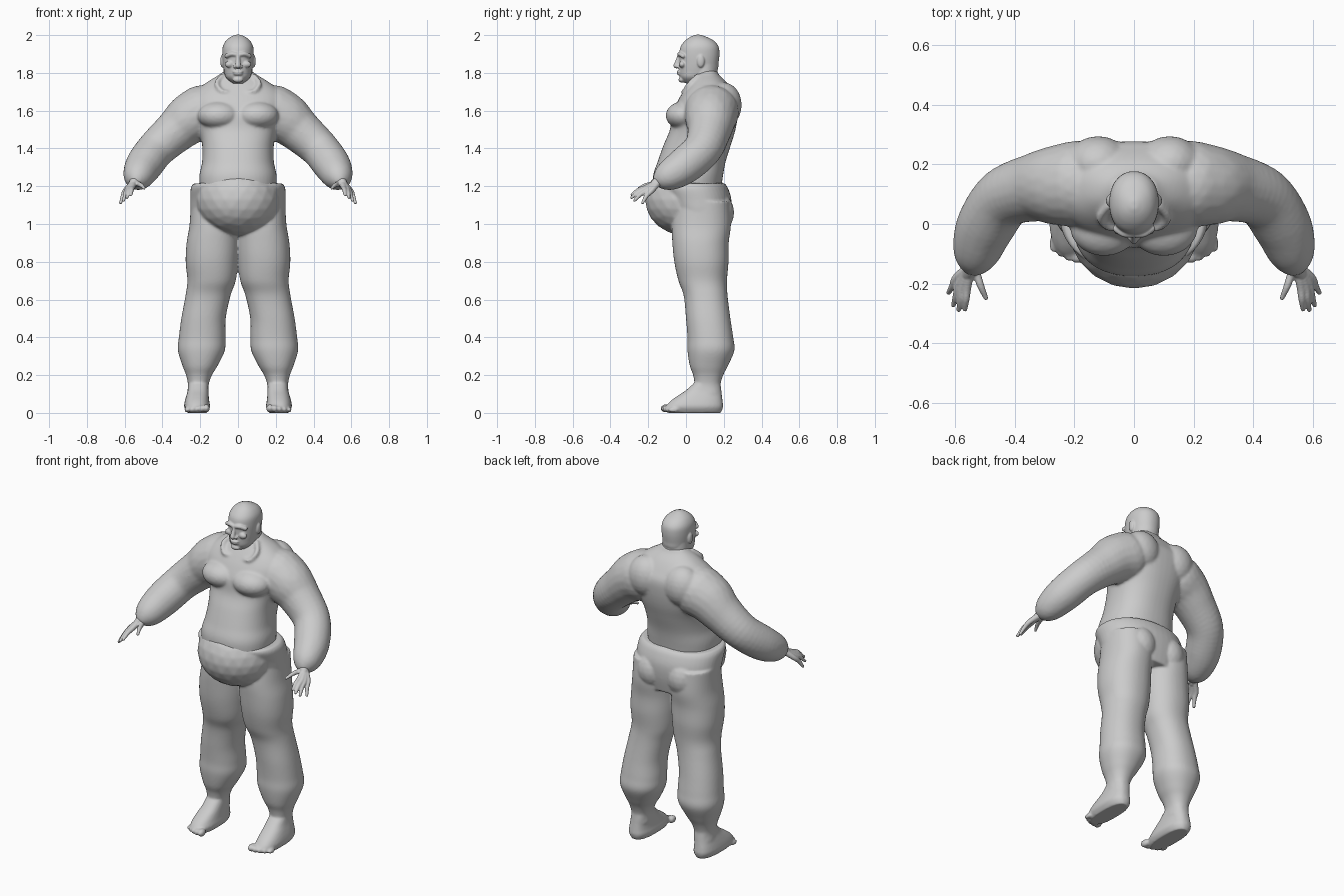
import bpy, bmesh, math
from mathutils import Vector, Matrix

skin = bpy.data.materials.new("grey_skin")
skin.diffuse_color = (0.6, 0.6, 0.6, 1)


def spline(keys, steps):
    """Smooth interpolation through a list of equal-length tuples."""
    out = []
    for i in range(len(keys) - 1):
        a, b, c, d = (keys[max(i - 1, 0)], keys[i], keys[i + 1], keys[min(i + 2, len(keys) - 1)])
        for k in range(steps):
            t = k / steps
            out.append([0.5 * (2*q + (r - p)*t + (2*p - 5*q + 4*r - s)*t*t + (3*q - p - 3*r + s)*t**3)
                        for p, q, r, s in zip(a, b, c, d)])
    return out + [list(keys[-1])]


def loft(bm, keys, power=2.0, side=1, steps=5, seg=48):
    """Closed stack of horizontal slices: (z, x_min, x_max, y_front, y_back)."""
    rings = []
    for z, x0, x1, y0, y1 in spline(keys, steps):
        ring = []
        for j in range(seg):
            a = 2 * math.pi * j / seg
            c, s = math.cos(a), math.sin(a)
            px = math.copysign(abs(c) ** (2 / power), c)
            py = math.copysign(abs(s) ** (2 / power), s)
            ring.append(bm.verts.new((side * ((x0 + x1) / 2 + px * (x1 - x0) / 2),
                                      (y0 + y1) / 2 + py * (y1 - y0) / 2, z)))
        rings.append(ring)
    faces = [bm.faces.new(rings[0]), bm.faces.new(rings[-1])]
    for a, b in zip(rings, rings[1:]):
        for j in range(seg):
            k = (j + 1) % seg
            faces.append(bm.faces.new((a[j], a[k], b[k], b[j])))
    bmesh.ops.recalc_face_normals(bm, faces=faces)


def body(bm, rows, **kw):
    """Symmetric loft: (z, half_width, y_front, y_back)."""
    loft(bm, [(z, -w, w, f, b) for z, w, f, b in rows], **kw)


def ball(bm, pos, size, side=1):
    m = Matrix.Translation((side * pos[0], pos[1], pos[2])) @ Matrix.Diagonal((*size, 1))
    bmesh.ops.create_icosphere(bm, subdivisions=3, radius=1, matrix=m)


def limb(bm, keys, side=1, steps=6):
    """Row of merging balls: (x, y, z, radius)."""
    for x, y, z, r in spline(keys, steps):
        ball(bm, (x, y, z), (r, r, r), side)


def fuse(name, bm, voxel, smooth):
    """Merge overlapping shapes into one smooth skin."""
    me = bpy.data.meshes.new(name)
    bm.to_mesh(me)
    bm.free()
    me.materials.append(skin)
    ob = bpy.data.objects.new(name, me)
    bpy.context.collection.objects.link(ob)
    r = ob.modifiers.new("fuse", 'REMESH')
    r.mode = 'VOXEL'
    r.voxel_size = voxel
    r.use_smooth_shade = True
    s = ob.modifiers.new("soften", 'SMOOTH')
    s.factor = 0.5
    s.iterations = smooth


# Torso with chest, shoulder blades and arms
bm = bmesh.new()
body(bm, [(1.14, .20, -.17, .18), (1.25, .205, -.175, .195), (1.33, .19, -.15, .21),
          (1.42, .19, -.118, .238), (1.5, .21, -.085, .262), (1.58, .24, -.075, .275),
          (1.65, .255, -.045, .275), (1.70, .23, -.015, .25), (1.75, .165, .02, .215),
          (1.79, .10, .05, .175), (1.81, .075, .07, .165)], power=2.3)
for s in (1, -1):
    ball(bm, (.10, -.01, 1.575), (.115, .098, .075), s)       # chest
    ball(bm, (.12, .20, 1.63), (.11, .095, .12), s)           # shoulder blade
    limb(bm, [(.19, .135, 1.59, .145), (.25, .13, 1.56, .135), (.32, .125, 1.50, .117),
              (.43, .09, 1.40, .103), (.495, .0, 1.315, .099), (.525, -.08, 1.262, .082),
              (.535, -.125, 1.24, .05)], s)
    limb(bm, [(.085, .06, 1.785, .012), (.113, .02, 1.745, .013),
              (.09, -.01, 1.705, .012), (.06, -.015, 1.70, .01)], s)   # collar fold
fuse("torso_and_arms", bm, .008, 6)

# Pelvis, belly, legs and feet
bm = bmesh.new()
body(bm, [(.96, .22, -.05, .22), (1.05, .25, -.08, .238), (1.13, .252, -.12, .24),
          (1.19, .25, -.155, .222), (1.215, .235, -.16, .205)], power=2.2)
ball(bm, (0, 0, 1.13), (.225, .217, .193))
for s in (1, -1):
    ball(bm, (.10, .14, 1.06), (.105, .115, .12), s)          # buttock
    loft(bm, [(1.12, .0, .25, -.06, .23), (1.0, -.005, .256, -.075, .238),
              (.9, -.005, .272, -.072, .226), (.8, .0, .277, -.062, .225),
              (.7, .012, .268, -.04, .217), (.62, .04, .278, -.012, .22),
              (.5, .065, .30, .0, .235), (.4, .066, .313, .008, .25),
              (.33, .07, .318, .008, .256), (.25, .108, .294, .02, .222),
              (.2, .138, .275, .038, .197), (.15, .155, .265, .045, .183),
              (.1, .155, .27, .04, .188)], power=2.2, side=s)
    loft(bm, [(.0, .163, .268, -.095, .185), (.03, .148, .285, -.108, .196),
              (.06, .152, .282, -.085, .194), (.09, .155, .274, -.045, .19),
              (.12, .156, .266, .0, .187), (.16, .158, .262, .045, .182)], power=2.5, side=s)
    for i in range(5):                                        # toes
        r = .021 - .002 * i
        ball(bm, (.168 + .026 * i, -.107 + .005 * i * i * .5, r + .003), (r * .9, .029, r * 1.05), s)
fuse("legs_and_belly", bm, .007, 5)

# Head with neck, face and ears
bm = bmesh.new()
body(bm, [(1.745, .03, -.005, .08), (1.775, .063, -.03, .12), (1.81, .074, -.037, .165),
          (1.85, .08, -.036, .172), (1.9, .083, -.036, .177), (1.94, .08, -.028, .172),
          (1.97, .064, -.005, .148), (1.99, .04, .022, .11), (2.002, .012, .05, .078)], power=2.15)
body(bm, [(1.66, .085, .02, .165), (1.74, .08, .02, .168), (1.85, .075, .03, .165)])
limb(bm, [(0, -.035, 1.895, .01), (0, -.043, 1.865, .012), (0, -.052, 1.838, .015)])   # nose
ball(bm, (0, -.036, 1.806), (.028, .014, .007))               # upper lip
ball(bm, (0, -.034, 1.794), (.025, .014, .007))               # lower lip
ball(bm, (0, -.022, 1.764), (.028, .018, .016))               # chin
for s in (1, -1):
    ball(bm, (.015, -.042, 1.833), (.011, .011, .009), s)     # nostril
    limb(bm, [(.01, -.036, 1.897, .011), (.035, -.032, 1.9, .012), (.06, -.016, 1.89, .012)], s)
    ball(bm, (.045, -.02, 1.845), (.025, .017, .018), s)      # cheek
    ball(bm, (.083, .078, 1.862), (.011, .02, .034), s)       # ear
fuse("head", bm, .0045, 3)

# Hands
bm = bmesh.new()
fingers = [((.595, -.18, 1.178), (.622, -.23, 1.112)), ((.586, -.198, 1.182), (.606, -.272, 1.125)),
           ((.576, -.21, 1.187), (.588, -.288, 1.14)), ((.56, -.213, 1.193), (.567, -.286, 1.155)),
           ((.53, -.165, 1.212), (.497, -.248, 1.19))]
for s in (1, -1):
    limb(bm, [(.53, -.10, 1.25, .035), (.543, -.14, 1.23, .03), (.556, -.165, 1.212, .022)], s)
    for base, tip in fingers:
        mid = Vector(base).lerp(Vector(tip), .5) + Vector((0, -.003, .005))
        limb(bm, [(.55, -.145, 1.222, .019), (*base, .0145), (*mid, .012), (*tip, .008)], s, 8)
fuse("hands", bm, .004, 2)
